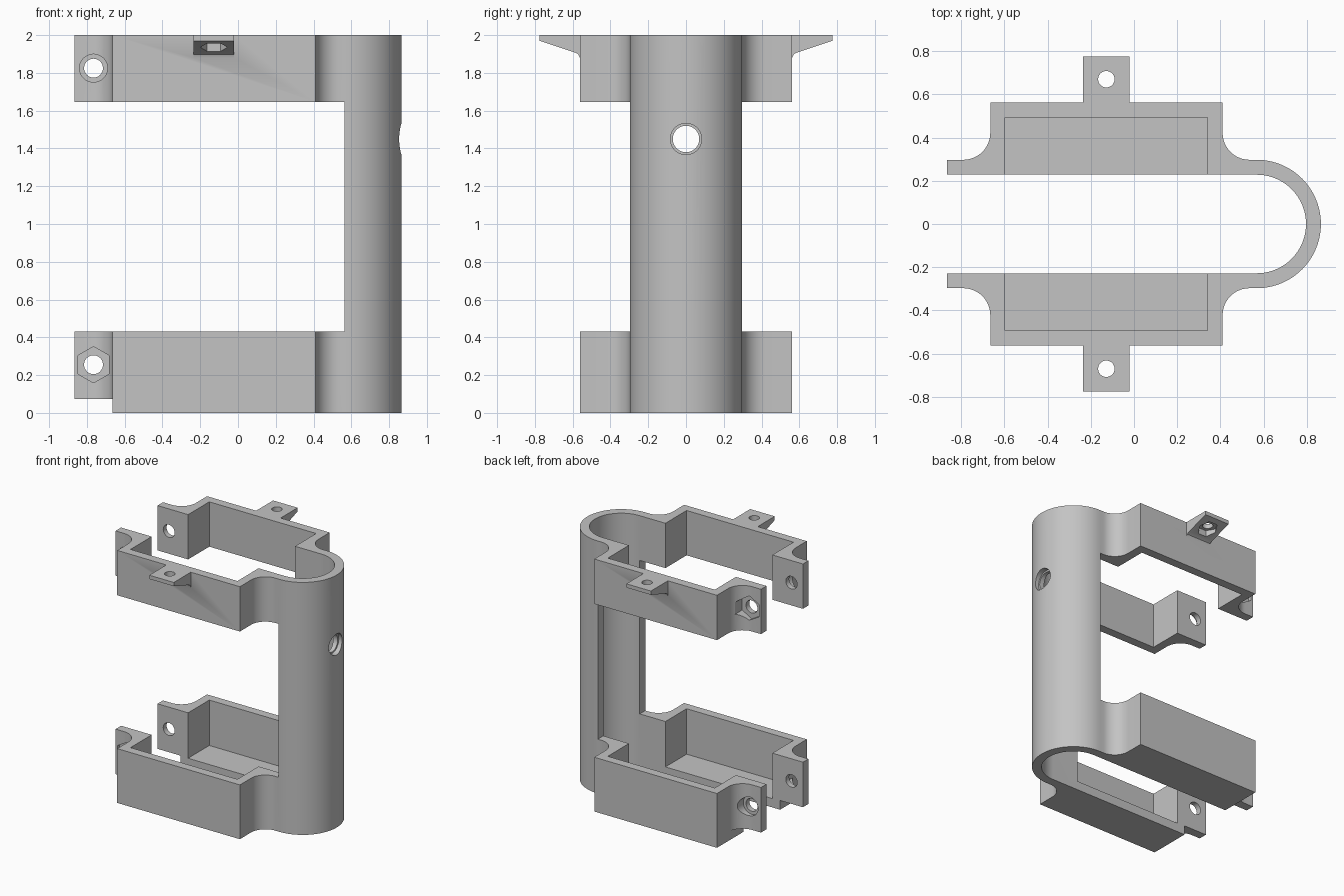
import bpy, bmesh
from math import sin, cos, pi, radians

if "Cube" in bpy.data.objects:
    bpy.data.objects.remove(bpy.data.objects["Cube"], do_unlink=True)

grey = bpy.data.materials.new("plain grey")
grey.use_nodes = True
grey.diffuse_color = (0.55, 0.55, 0.55, 1)
grey.node_tree.nodes["Principled BSDF"].inputs["Base Color"].default_value = grey.diffuse_color


def arc(cx, cy, r, start, end, n):
    """Points along an arc, angles in degrees."""
    steps = [radians(start + (end - start) * i / n) for i in range(n + 1)]
    return [(cx + r * cos(a), cy + r * sin(a)) for a in steps]


def ring(cx, cy, r, n, turn=0):
    return arc(cx, cy, r, turn, turn + 360, n)[:-1]


def rect(u0, u1, v0, v1):
    return [(u0, v0), (u1, v0), (u1, v1), (u0, v1)]


def prism(name, points, axis, lo, hi):
    """Extrude a flat outline along one axis."""
    place = {"x": lambda u, v, w: (w, u, v),
             "y": lambda u, v, w: (u, w, v),
             "z": lambda u, v, w: (u, v, w)}[axis]
    bm = bmesh.new()
    base = bm.faces.new([bm.verts.new(place(u, v, lo)) for u, v in points])
    out = bmesh.ops.extrude_face_region(bm, geom=[base])
    new = [e for e in out["geom"] if isinstance(e, bmesh.types.BMVert)]
    bmesh.ops.translate(bm, verts=new, vec=place(0, 0, hi - lo))
    bmesh.ops.recalc_face_normals(bm, faces=bm.faces)
    mesh = bpy.data.meshes.new(name)
    bm.to_mesh(mesh)
    bm.free()
    mesh.materials.append(grey)
    obj = bpy.data.objects.new(name, mesh)
    bpy.context.collection.objects.link(obj)
    return obj


def combine(target, tool, operation="DIFFERENCE"):
    """Apply a boolean and discard the tool."""
    tool.hide_render = True
    bpy.context.view_layer.objects.active = target
    mod = target.modifiers.new("shape", "BOOLEAN")
    mod.operation, mod.solver, mod.object = operation, "EXACT", tool
    bpy.ops.object.modifier_apply(modifier=mod.name)
    bpy.data.objects.remove(tool, do_unlink=True)


# Plan outline: clamp ears, box bulges and the rounded spine
BEND, INNER, OUTER = 0.568, 0.228, 0.297
LEFT, RIGHT, SIDE = -0.665, 0.41, 0.562
FR = 0.125
half = [(-0.865, INNER), (-0.865, OUTER)]
half += arc(LEFT - FR, OUTER + FR, FR, -90, 0, 12)
half += [(LEFT, SIDE), (RIGHT, SIDE)]
half += arc(RIGHT + FR, OUTER + FR, FR, 180, 270, 12)
outline = half + arc(BEND, 0, OUTER, 90, -90, 48)
outline += [(x, -y) for x, y in reversed(half)]
outline += arc(BEND, 0, INNER, -90, 90, 48)
bracket = prism("holder_bracket", outline, "z", 0, 2)

# Window between the upper and lower clamps, and the step under the low ears
combine(bracket, prism("window", rect(-1, 0.565, 0.43, 1.645), "y", -1, 1))
combine(bracket, prism("ear_step", rect(-1, LEFT, -0.1, 0.073), "y", -1, 1))

for side in (-1, 1):
    def span(a, b):
        return sorted((side * a, side * b))

    # Pocket: open through the upper clamp, floored in the lower one
    y0, y1 = span(0.1, 0.493)
    combine(bracket, prism("pocket", rect(-0.597, 0.34, y0, y1), "z", 0.07, 2.1))

    # Mounting lug with sloped underside
    lug = [(0.53, 2), (0.775, 2), (0.775, 1.97), (0.585, 1.907),
           (0.57, 1.898), (0.562, 1.88), (0.53, 1.88)]
    lug = [(side * y, z) for y, z in lug]
    combine(bracket, prism("lug", lug, "x", -0.235, -0.02), "UNION")

    # Screw hole and nut recess in the lug
    combine(bracket, prism("lug_hole", ring(-0.128, side * 0.67, 0.038, 32), "z", 1.8, 2.1))
    combine(bracket, prism("lug_nut", ring(-0.128, side * 0.67, 0.072, 6), "z", 1.8, 1.963))

    # Ear recesses: hexagon on one ear, round on the other, swapped per side
    for z in (0.255, 1.825):
        if (z < 1) == (side < 0):
            shape = ring(-0.765, z, 0.096, 6, 30)
        else:
            shape = ring(-0.765, z, 0.074, 40)
        combine(bracket, prism("ear_recess", shape, "y", *span(0.27, 0.5)))

# Bolt holes through the ears
for z in (0.255, 1.825):
    combine(bracket, prism("ear_hole", ring(-0.765, z, 0.05, 32), "y", -1, 1))

# Stepped hole in the spine
combine(bracket, prism("spine_hole", ring(0, 1.45, 0.07, 40), "x", 0.7, 1))
combine(bracket, prism("spine_recess", ring(0, 1.45, 0.083, 40), "x", 0.825, 1))

bpy.ops.object.select_all(action="DESELECT")
bracket.select_set(True)
bpy.context.view_layer.objects.active = bracket
bpy.ops.object.shade_smooth_by_angle(angle=radians(30))
